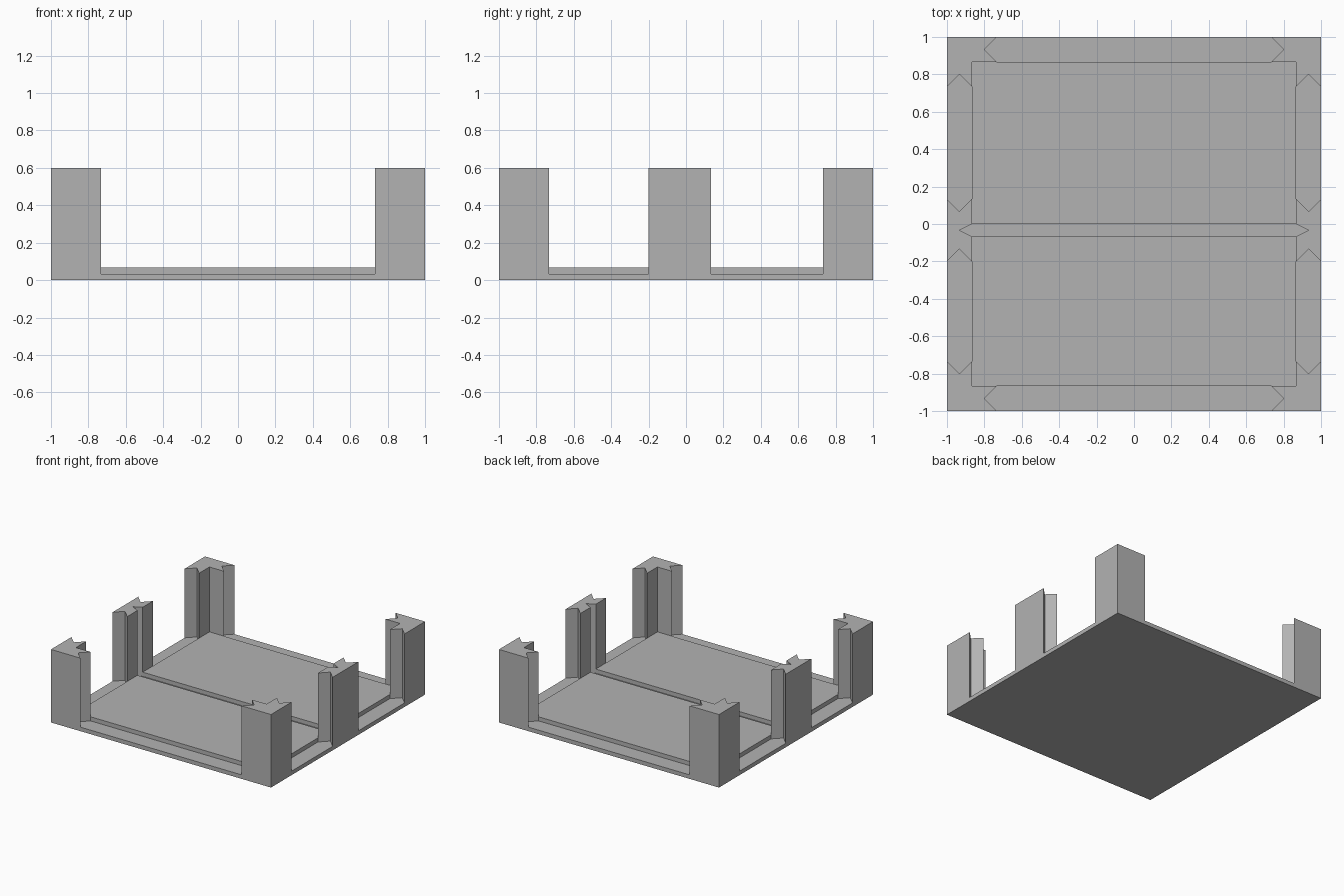
import bpy
import bmesh

if "Cube" in bpy.data.objects:
    bpy.data.objects.remove(bpy.data.objects["Cube"])

U = 1 / 15             # module: half the wall thickness
BASE, PANEL, TOP = 0.033, 0.067, 0.6
INNER = 1 - 2 * U      # inner face of the wall line
MID = 1 - U            # centre of the wall line
END = 1 - 4 * U        # end of the corner post arms
DIV = -U / 2           # centre line of the divider slot

grey = bpy.data.materials.new("plain grey")
grey.diffuse_color = (0.45, 0.45, 0.45, 1)
grey.use_nodes = True
grey.node_tree.nodes["Principled BSDF"].inputs["Base Color"].default_value = grey.diffuse_color


def prism(name, outline, z0, z1):
    """Extrude a flat outline from z0 up to z1."""
    bm = bmesh.new()
    face = bm.faces.new([bm.verts.new((x, y, z0)) for x, y in outline])
    ext = bmesh.ops.extrude_face_region(bm, geom=[face])
    top = [v for v in ext["geom"] if isinstance(v, bmesh.types.BMVert)]
    bmesh.ops.translate(bm, verts=top, vec=(0, 0, z1 - z0))
    bmesh.ops.recalc_face_normals(bm, faces=bm.faces)
    mesh = bpy.data.meshes.new(name)
    bm.to_mesh(mesh)
    bm.free()
    mesh.materials.append(grey)
    obj = bpy.data.objects.new(name, mesh)
    bpy.context.collection.objects.link(obj)


def rect(x0, x1, y0, y1):
    return [(x0, y0), (x1, y0), (x1, y1), (x0, y1)]


# Base plate
prism("base_plate", rect(-1, 1, -1, 1), 0, BASE)

# Two raised floor panels with the divider slot between them
prism("front_floor_panel", rect(-INNER, INNER, -INNER, DIV - U / 2), BASE, PANEL)
prism("back_floor_panel", rect(-INNER, INNER, DIV + U / 2, INNER), BASE, PANEL)

# L-shaped corner posts with a V notch in each arm end
corner = [(1, 1), (END, 1), (END + U, MID), (END, INNER), (INNER, INNER),
          (INNER, END), (MID, END + U), (1, END)]
# Side posts with V notches at both ends and one for the divider
lo, hi = DIV - 2.5 * U, DIV + 2.5 * U
side = [(1, lo), (1, hi), (MID, hi - U), (INNER, hi), (INNER, DIV + U / 2),
        (MID, DIV), (INNER, DIV - U / 2), (INNER, lo), (MID, lo + U)]

for sx, x_name in ((-1, "left"), (1, "right")):
    for sy, y_name in ((-1, "front"), (1, "back")):
        prism(f"{y_name}_{x_name}_corner_post",
              [(sx * x, sy * y) for x, y in corner], BASE, TOP)
    prism(f"{x_name}_side_post", [(sx * x, y) for x, y in side], BASE, TOP)
